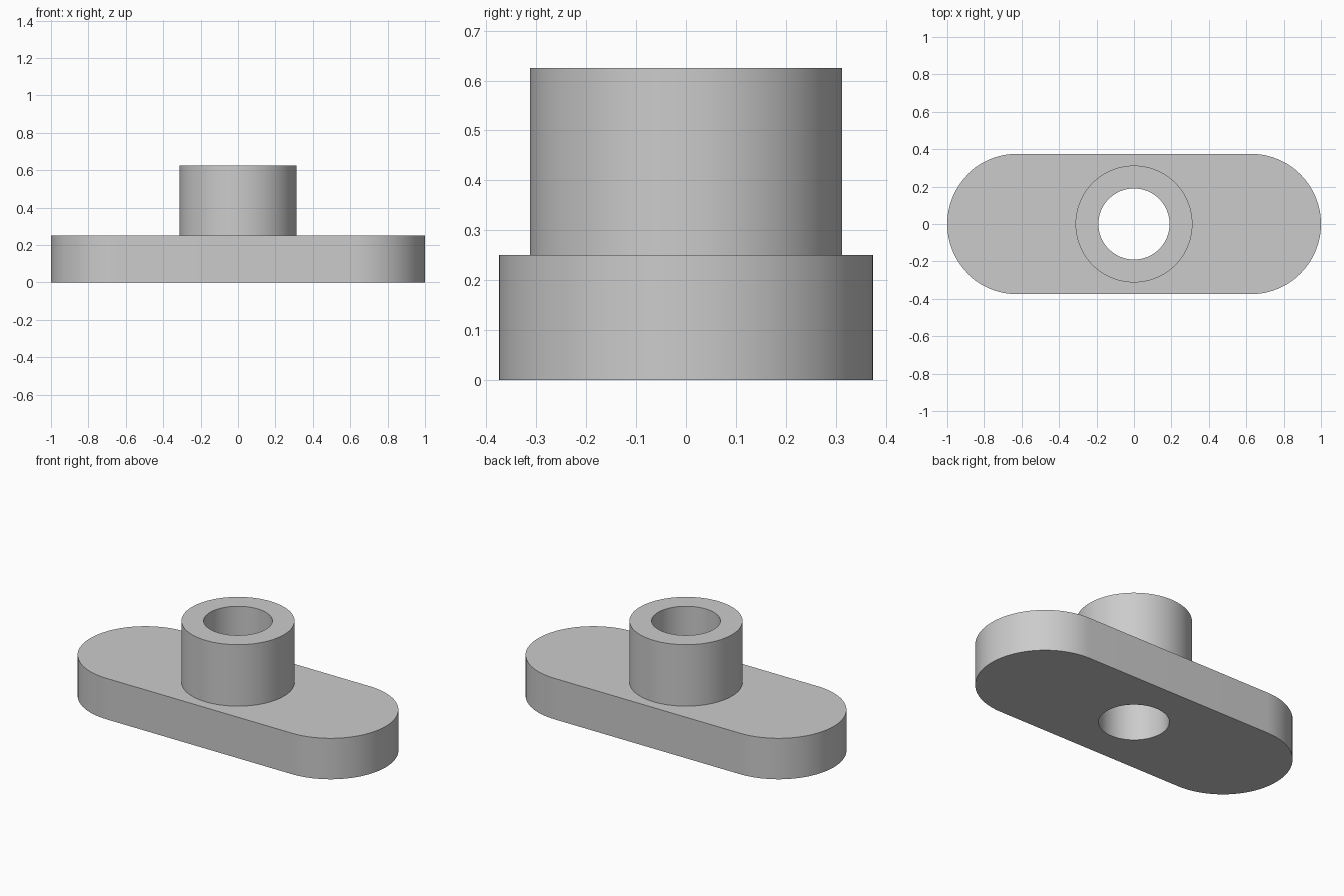
import bpy, bmesh, math

cube = bpy.data.objects.get("Cube")
if cube:
    bpy.data.objects.remove(cube, do_unlink=True)

ARC = 48                 # segments per rounded end
COUNT = 2 * (ARC + 1)    # vertices in every ring
HALF_LENGTH, HALF_WIDTH, PLATE_TOP = 1.0, 0.375, 0.25
BOSS_RADIUS, BORE_RADIUS, BOSS_TOP = 0.3125, 0.19, 0.625


def circle(radius):
    """Evenly spaced circle, starting at the front."""
    angles = [-math.pi / 2 + (i + 0.5) * math.tau / COUNT for i in range(COUNT)]
    return [(radius * math.cos(a), radius * math.sin(a)) for a in angles]


def slot():
    """Rounded-end outline with the same vertex count as the circles."""
    points = []
    for side in (1, -1):
        for i in range(ARC + 1):
            a = -math.pi / 2 + math.pi * i / ARC
            x = HALF_LENGTH - HALF_WIDTH + HALF_WIDTH * math.cos(a)
            points.append((side * x, side * HALF_WIDTH * math.sin(a)))
    return points


# Grey material
grey = bpy.data.materials.new("grey")
grey.use_nodes = True
colour = (0.6, 0.6, 0.6, 1)
grey.diffuse_color = colour
grey.node_tree.nodes["Principled BSDF"].inputs["Base Color"].default_value = colour

# Closed skin: underside, plate wall, plate top, boss wall, boss rim, bore
sections = [
    (circle(BORE_RADIUS), 0),
    (slot(), 0),
    (slot(), PLATE_TOP),
    (circle(BOSS_RADIUS), PLATE_TOP),
    (circle(BOSS_RADIUS), BOSS_TOP),
    (circle(BORE_RADIUS), BOSS_TOP),
]
bm = bmesh.new()
rings = [[bm.verts.new((x, y, z)) for x, y in outline] for outline, z in sections]
for lower, upper in zip(rings, rings[1:] + rings[:1]):
    for i in range(COUNT):
        j = (i + 1) % COUNT
        bm.faces.new((lower[i], lower[j], upper[j], upper[i]))
bmesh.ops.recalc_face_normals(bm, faces=bm.faces)

mesh = bpy.data.meshes.new("base_plate_with_boss")
bm.to_mesh(mesh)
bm.free()
mesh.materials.append(grey)
body = bpy.data.objects.new("base_plate_with_boss", mesh)
bpy.context.collection.objects.link(body)

# Smooth walls with crisp rims
bpy.ops.object.select_all(action="DESELECT")
body.select_set(True)
bpy.context.view_layer.objects.active = body
bpy.ops.object.shade_smooth_by_angle(angle=math.radians(30))
